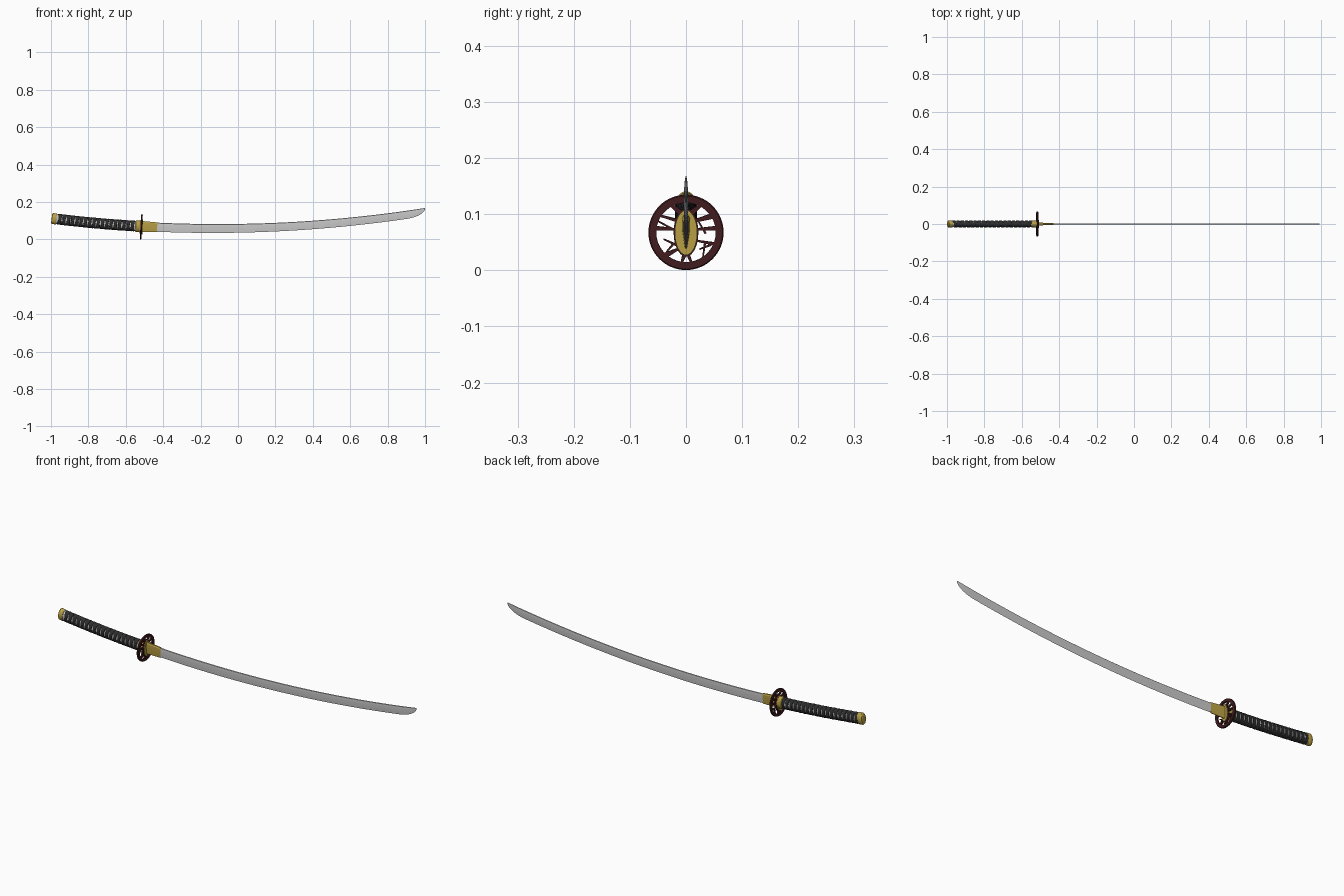
import bpy, bmesh, math
from mathutils import Vector

if "Cube" in bpy.data.objects:
    bpy.data.objects.remove(bpy.data.objects["Cube"])


def material(name, rgb):
    m = bpy.data.materials.new(name)
    m.diffuse_color = (*rgb, 1)
    m.use_nodes = True
    m.node_tree.nodes["Principled BSDF"].inputs["Base Color"].default_value = m.diffuse_color
    return m


GOLD = material("gold", (0.5, 0.36, 0.06))
CORD = material("black_cord", (0.025, 0.026, 0.025))
IRON = material("red_brown_iron", (0.055, 0.012, 0.014))
SKIN = material("pale_grey_skin", (0.5, 0.5, 0.5))


def place(s, y, v):
    """Point on the sword's curved axis: s along it, y sideways, v across."""
    slope = 0.14 * (s + 0.12)
    n = math.hypot(1, slope)
    return Vector((s - slope * v / n, y, 0.0585 + 0.07 * (s + 0.12) ** 2 + v / n))


def loft(bm, rings, caps=True, loop=False):
    vs = [[bm.verts.new(place(*p)) for p in r] for r in rings]
    n = len(vs[0])
    pairs = list(zip(vs, vs[1:])) + ([(vs[-1], vs[0])] if loop else [])
    for a, b in pairs:
        for i in range(n):
            j = (i + 1) % n
            bm.faces.new((a[i], a[j], b[j], b[i]))
    if caps and not loop:
        bm.faces.new(vs[0][::-1])
        bm.faces.new(vs[-1])


def finish(name, bm, mat=None, angle=35):
    bmesh.ops.recalc_face_normals(bm, faces=bm.faces)
    me = bpy.data.meshes.new(name)
    bm.to_mesh(me)
    bm.free()
    ob = bpy.data.objects.new(name, me)
    bpy.context.collection.objects.link(ob)
    if mat:
        me.materials.append(mat)
    if angle:
        bpy.ops.object.select_all(action='DESELECT')
        ob.select_set(True)
        bpy.context.view_layer.objects.active = ob
        bpy.ops.object.shade_smooth_by_angle(angle=math.radians(angle))
    return ob


def oval_part(name, stations, mat, vc=0.0, n=40):
    """Oval tube through stations of (s, half width, half height)."""
    bm = bmesh.new()
    loft(bm, [[(s, a * math.cos(t), vc + b * math.sin(t))
               for t in (2 * math.pi * i / n for i in range(n))]
              for s, a, b in stations])
    return finish(name, bm, mat)


def blade_ring(s, top, height, k=1.0):
    low = top - height
    ridge = top - 0.32 * height
    t = 0.0036 * k
    return [(s, 0, top), (s, t * 0.75, top - 0.05 * height), (s, t, ridge), (s, 0, low),
            (s, -t, ridge), (s, -t * 0.75, top - 0.05 * height)]


# Blade: ridged section, belly rounding up to a point at the spine
bm = bmesh.new()
rings = []
for i in range(37):
    s = -0.5 + 1.4 * i / 36
    h = 0.049 - 0.006 * i / 36
    rings.append(blade_ring(s, h / 2, h))
for i in range(1, 15):
    u = math.sin(math.pi / 2 * i / 14.3)
    rings.append(blade_ring(0.9 + 0.103 * u, 0.0215, 0.043 * math.sqrt(1 - u * u),
                            max(0.15, math.sqrt(1 - u * u))))
loft(bm, rings)
finish("blade", bm, None, 12)

# Blade collar next to the guard
bm = bmesh.new()
rings = []
for s, t, top, low in ((-0.512, 0.0075, 0.029, -0.03), (-0.432, 0.0048, 0.0255, -0.0265)):
    rings.append([(s, t * 0.6, top), (s, t, top - 0.006), (s, t, 0.004), (s, t * 0.25, low),
                  (s, -t * 0.25, low), (s, -t, 0.004), (s, -t, top - 0.006), (s, -t * 0.6, top)])
loft(bm, rings)
finish("blade_collar", bm, GOLD, 20)

# Guard: pierced disc made of rim, hub, spokes and twigs
GS, GV, HT = -0.517, -0.002, 0.0045
bm = bmesh.new()
rim = []
for i in range(64):
    t = 2 * math.pi * i / 64
    rim.append([(GS + ds, r * math.cos(t), GV + r * math.sin(t))
                for r, ds in ((0.053, -HT), (0.065, -HT), (0.067, -HT * 0.6),
                              (0.067, HT * 0.6), (0.065, HT), (0.053, HT))])
loft(bm, rim, loop=True)
loft(bm, [[(GS + ds, 0.022 * math.cos(t), GV + 0.043 * math.sin(t))
           for t in (2 * math.pi * i / 40 for i in range(40))] for ds in (-HT, HT)])


def bar(y0, v0, y1, v1, w0, w1, h=HT * 0.8):
    d = Vector((y1 - y0, v1 - v0)).normalized()
    ny, nv = -d.y, d.x
    loft(bm, [[(GS + e * h, y + f * w * ny, GV + v + f * w * nv)
               for e, f in ((-1, -1), (1, -1), (1, 1), (-1, 1))]
              for y, v, w in ((y0, v0, w0), (y1, v1, w1))])


# angle, half width at hub, half width at rim
for deg, w0, w1 in ((8, 0.002, 0.004), (32, 0.003, 0.005), (62, 0.005, 0.003),
                    (118, 0.005, 0.003), (147, 0.003, 0.002), (172, 0.002, 0.004),
                    (228, 0.002, 0.005), (262, 0.004, 0.002), (280, 0.003, 0.002),
                    (338, 0.0015, 0.003)):
    c, s = math.cos(math.radians(deg)), math.sin(math.radians(deg))
    bar(0.019 * c, 0.039 * s, 0.055 * c, 0.055 * s, w0, w1)
# twigs crossing the openings
for y0, v0, y1, v1 in ((-0.05, 0.02, -0.02, 0.004), (-0.04, -0.012, -0.018, -0.022),
                       (-0.035, -0.035, -0.022, -0.02), (0.03, -0.045, 0.034, -0.018),
                       (0.022, 0.02, 0.035, -0.002), (0.024, -0.03, 0.045, -0.022)):
    bar(y0, v0, y1, v1, 0.0012, 0.002)
finish("guard", bm, IRON, 30)

# Oval spacers either side of the guard
oval_part("front_spacer", [(-0.513, 0.02, 0.04), (-0.509, 0.02, 0.04)], GOLD, GV)
oval_part("rear_spacer", [(-0.525, 0.02, 0.036), (-0.521, 0.02, 0.036)], GOLD, GV)

# Handle: fittings at both ends and a pale core
oval_part("handle_collar", [(-0.548, 0.0185, 0.029), (-0.546, 0.02, 0.0305),
                            (-0.526, 0.02, 0.0305), (-0.524, 0.019, 0.029)], GOLD)
oval_part("handle_core", [(-0.985 + 0.44 * i / 22, 0.0165, 0.026) for i in range(23)], SKIN)
oval_part("pommel_cap", [(-0.9965, 0.013, 0.021), (-0.995, 0.017, 0.026), (-0.991, 0.0195, 0.0295),
                         (-0.973, 0.0195, 0.0295), (-0.971, 0.0185, 0.0285)], GOLD)

# Handle wrap: two opposed ribbons crossing on each face
TURNS, STEPS, S0, S1 = 18, 24, -0.964, -0.553
pitch = (S1 - S0) / TURNS
for name, sign, lift in (("wrap_left", 1, 0.0), ("wrap_right", -1, 0.0006)):
    bm = bmesh.new()
    rings = []
    for i in range(TURNS * STEPS + 1):
        t = 2 * math.pi * i / STEPS
        s = S0 + pitch * i / STEPS
        ring = []
        for ds, r in ((-0.34, -0.001), (-0.3, 0.0015), (0, 0.0026), (0.3, 0.0015), (0.34, -0.001)):
            ring.append((s + ds * pitch, (0.0165 + r + lift) * math.cos(t) * sign ** 2,
                         (0.026 + r + lift) * math.sin(t) * sign))
        rings.append(ring)
    loft(bm, rings)
    finish(name, bm, CORD, 40)
